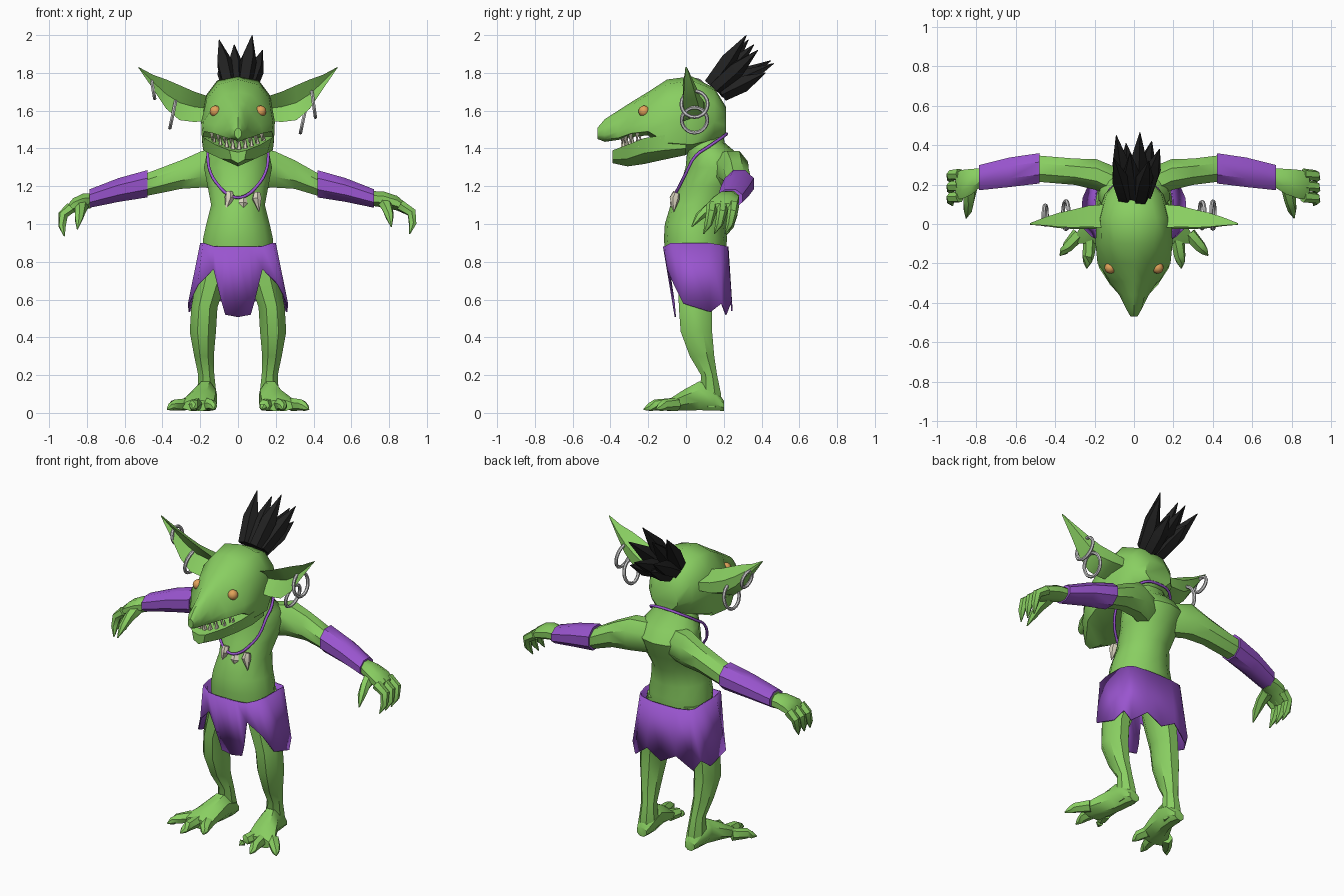
import bpy, bmesh, math
from mathutils import Vector as V


def material(name, col):
    m = bpy.data.materials.new(name)
    m.diffuse_color = (*col, 1)
    return m


GREEN = material("skin_green", (0.25, 0.62, 0.12))
PURPLE = material("cloth_purple", (0.32, 0.09, 0.62))
BLACK = material("hair_black", (0.015, 0.015, 0.015))
ORANGE = material("eye_orange", (0.75, 0.36, 0.1))
BONE = material("bone", (0.7, 0.66, 0.52))


def finish(ob, mat, angle=40):
    if mat:
        ob.data.materials.append(mat)
    bpy.ops.object.select_all(action='DESELECT')
    ob.select_set(True)
    bpy.context.view_layer.objects.active = ob
    bpy.ops.object.shade_smooth_by_angle(angle=math.radians(angle))
    return ob


def loft(name, rings, mat, caps=True, angle=40):
    """Skin a list of equally long closed rings."""
    bm = bmesh.new()
    vs = [[bm.verts.new(p) for p in r] for r in rings]
    n = len(vs[0])
    for a, b in zip(vs, vs[1:]):
        for i in range(n):
            j = (i + 1) % n
            bm.faces.new((a[i], a[j], b[j], b[i]))
    if caps:
        bm.faces.new(vs[0])
        bm.faces.new(vs[-1])
    bmesh.ops.recalc_face_normals(bm, faces=bm.faces)
    me = bpy.data.meshes.new(name)
    bm.to_mesh(me)
    bm.free()
    ob = bpy.data.objects.new(name, me)
    bpy.context.collection.objects.link(ob)
    return finish(ob, mat, angle)


def ellipse(axis, c, a, b, n=10):
    """Ring around c in the plane across the given axis."""
    out = []
    for i in range(n):
        t = 2 * math.pi * (i + 0.5) / n
        u, v = a * math.cos(t), b * math.sin(t)
        out.append(V(c) + V({'x': (0, u, v), 'y': (u, 0, v), 'z': (u, v, 0)}[axis]))
    return out


def tube(name, pts, radii, mat, n=6):
    """Round tapering tube along a path."""
    pts = [V(p) for p in pts]
    rings = []
    for i, p in enumerate(pts):
        d = (pts[min(i + 1, len(pts) - 1)] - pts[max(i - 1, 0)]).normalized()
        u = d.cross(V((0.31, 0.9, 0.2))).normalized()
        w = d.cross(u)
        rings.append([p + radii[i] * (u * math.cos(2 * math.pi * k / n) + w * math.sin(2 * math.pi * k / n))
                      for k in range(n)])
    return loft(name, rings, mat)


def half_rings(data):
    """(y, top-to-bottom half outline) -> full symmetric rings."""
    return [[V((x, y, z)) for x, z in h] + [V((-x, y, z)) for x, z in h[-2:0:-1]] for y, h in data]


# Torso and neck: z, half width, y centre, half depth
loft("torso", [ellipse('z', (0, y, z), w, d, 14) for z, w, y, d in (
    (.84, .19, .05, .16), (.92, .19, .05, .167), (1.0, .172, .05, .162), (1.1, .146, .075, .157),
    (1.2, .165, .125, .157), (1.3, .185, .16, .162), (1.37, .17, .14, .135), (1.43, .13, .1, .105),
    (1.5, .11, .09, .1))], GREEN)

# Skull, upper face and long nose
loft("head", half_rings((
    (.212, ((0, 1.62), (.06, 1.61), (.09, 1.57), (.09, 1.52), (.05, 1.48), (0, 1.47))),
    (.15, ((0, 1.72), (.08, 1.71), (.14, 1.64), (.15, 1.54), (.11, 1.45), (0, 1.42))),
    (.03, ((0, 1.782), (.11, 1.76), (.17, 1.68), (.19, 1.55), (.18, 1.42), (0, 1.37))),
    (-.1, ((0, 1.765), (.10, 1.74), (.165, 1.66), (.195, 1.54), (.19, 1.43), (0, 1.36))),
    (-.2, ((0, 1.70), (.07, 1.685), (.13, 1.62), (.185, 1.54), (.18, 1.49), (0, 1.47))),
    (-.29, ((0, 1.645), (.045, 1.63), (.075, 1.58), (.12, 1.52), (.13, 1.48), (0, 1.46))),
    (-.36, ((0, 1.60), (.03, 1.585), (.055, 1.54), (.075, 1.49), (.06, 1.455), (0, 1.445))),
    (-.43, ((0, 1.555), (.02, 1.545), (.04, 1.51), (.04, 1.47), (.025, 1.45), (0, 1.435))),
    (-.468, ((0, 1.51), (.012, 1.50), (.018, 1.49), (.018, 1.47), (.012, 1.46), (0, 1.45))))), GREEN)

# Lower jaw with pointed chin
loft("jaw", half_rings((
    (0, ((0, 1.47), (.17, 1.47), (.18, 1.40), (0, 1.365))),
    (-.12, ((0, 1.46), (.192, 1.47), (.185, 1.39), (0, 1.34))),
    (-.22, ((0, 1.43), (.178, 1.455), (.155, 1.375), (0, 1.318))),
    (-.31, ((0, 1.40), (.12, 1.42), (.09, 1.345), (0, 1.305))),
    (-.388, ((0, 1.38), (.045, 1.39), (.035, 1.34), (0, 1.322))))), GREEN)

# Pointed teeth in two rows
for row, (z0, z1) in enumerate(((1.485, 1.425), (1.395, 1.452))):
    for i in range(9):
        x = -.132 + .033 * i + (.012 if row else 0) - .006
        y, lift = -.335 + 5 * x * x, .9 * x * x
        tube("tooth", [(x, y, z0 + lift), (x, y - .004, z1 + lift)], [.015, .002], BONE, 5)

# Legs, feet, ears, eyes
for s, side in ((1, "right"), (-1, "left")):
    bpy.ops.mesh.primitive_uv_sphere_add(segments=12, ring_count=8, radius=.03, location=(s * .12, -.222, 1.597))
    eye = bpy.context.object
    eye.name = side + "_eye"
    finish(eye, ORANGE)

    # Ear: x, bottom, top, y, depth; hollow toward the front
    loft(side + "_ear", [[V((s * x, y - d * .5, t)), V((s * x, y + d * .7, .7 * t + .3 * b)),
                          V((s * x, y + d * .7, .3 * t + .7 * b)), V((s * x, y - d * .6, b)),
                          V((s * x, y + d * .15, (t + b) / 2))] for x, b, t, y, d in (
        (.14, 1.55, 1.67, .03, .1), (.23, 1.54, 1.70, .03, .09), (.31, 1.55, 1.735, .02, .075),
        (.38, 1.61, 1.765, .015, .06), (.45, 1.715, 1.79, .01, .035), (.528, 1.828, 1.832, 0, .006))], GREEN)

    loft(side + "_leg", [ellipse('z', (s * x, y, z), a, b, 8) for x, y, z, a, b in (
        (.1, .07, .88, .09, .12), (.14, .06, .7, .088, .11), (.178, .05, .56, .075, .095),
        (.186, .055, .43, .075, .09), (.18, .085, .3, .056, .07), (.168, .122, .2, .046, .046),
        (.165, .13, .1, .055, .06), (.165, .135, .03, .045, .05))], GREEN)

    loft(side + "_foot", [ellipse('y', (s * x, y, t / 2 + .008), w, t / 2, 8) for y, x, w, t in (
        (.2, .165, .035, .06), (.15, .165, .058, .13), (.07, .172, .06, .165), (-.01, .195, .08, .12),
        (-.07, .215, .095, .08), (-.1, .22, .085, .06))], GREEN)
    for (x0, y0), (x1, y1) in (((.16, -.06), (.125, -.165)), ((.22, -.07), (.24, -.225)), ((.28, -.05), (.375, -.16))):
        xm, ym = x0 * .4 + x1 * .6, y0 * .4 + y1 * .6
        tube(side + "_toe", [(s * x0, y0, .045), (s * xm, ym, .042), (s * (xm + x1) / 2, (ym + y1) / 2, .03),
                             (s * x1, y1, .018)], [.036, .03, .022, .003], GREEN)

# Arms, bracers, hands: the left bracer sits further out
for s, side, e0, w0 in ((1, "right", .42, .72), (-1, "left", .48, .785)):
    loft(side + "_arm", [ellipse('x', (s * x, y, z), a, b, 8) for x, y, z, a, b in (
        (.08, .2, 1.28, .09, .1), (.19, .25, 1.29, .085, .105), (.3, .265, 1.262, .072, .082),
        (e0, .28, 1.21, .072, .065), (w0, .235, 1.135, .05, .042))], GREEN)
    loft(side + "_bracer", [ellipse('x', (s * x, y, z), a, b, 8) for x, y, z, a, b in (
        (e0, .282, 1.213, .083, .078), ((e0 + w0) / 2, .262, 1.18, .081, .068), (w0, .235, 1.135, .069, .053))], PURPLE)

    def hand(x, y, z):
        return s * (w0 + (x - .72) * (.945 - w0) / .22), y, z - (.012 if s < 0 else 0)

    loft(side + "_palm", [ellipse('x', hand(x, y, z), a, b, 8) for x, y, z, a, b in (
        (.71, .235, 1.135, .05, .042), (.77, .215, 1.13, .07, .046), (.84, .2, 1.11, .08, .042),
        (.885, .195, 1.08, .07, .032))], GREEN)
    for y in (.252, .195, .138):
        tube(side + "_finger", [hand(.855, y, 1.1), hand(.915, y - .005, 1.06), hand(.92, y - .02, 1.0),
                                hand(.905, y - .045, .948)], [.03, .027, .021, .003], GREEN)
    tube(side + "_thumb", [hand(.78, .19, 1.11), hand(.79, .12, 1.08), hand(.8, .07, 1.04), hand(.81, .03, .985)],
         [.038, .03, .023, .003], GREEN)

# Ragged skirt: (top x, y, z), (hem x, y, z) for half the way round
hem = (((0, -.122, .88), (0, -.06, .507)), ((.06, -.122, .88), (.068, -.062, .52)),
       ((.075, -.12, .88), (.088, -.068, .59)), ((.13, -.112, .882), (.13, -.1, .76)),
       ((.185, -.08, .9), (.215, -.065, .68)), ((.2, -.01, .9), (.265, -.015, .58)),
       ((.2, .12, .9), (.262, .13, .535)), ((.19, .18, .89), (.235, .19, .58)),
       ((.165, .205, .885), (.2, .215, .52)), ((.09, .222, .88), (.1, .243, .595)),
       ((0, .225, .88), (0, .247, .54)))
skirt = loft("skirt", [[V(p[k]) for p in hem] + [V((-p[k][0], *p[k][1:])) for p in hem[-2:0:-1]] for k in (0, 1)],
             PURPLE, caps=False)
mod = skirt.modifiers.new("thickness", 'SOLIDIFY')
mod.thickness = .008

# Necklace cord and three fang pendants
half = ((0, .215, 1.478), (.09, .2, 1.465), (.15, .12, 1.41), (.16, .05, 1.36), (.145, .0, 1.27),
        (.1, -.035, 1.2), (.05, -.06, 1.155), (0, -.068, 1.14))
curve = bpy.data.curves.new("necklace_cord", 'CURVE')
curve.dimensions = '3D'
curve.bevel_depth, curve.bevel_resolution, curve.resolution_u = .008, 1, 3
loop = list(half) + [(-x, y, z) for x, y, z in half[-2:0:-1]]
spline = curve.splines.new('BEZIER')
spline.bezier_points.add(len(loop) - 1)
for bp, co in zip(spline.bezier_points, loop):
    bp.co = co
    bp.handle_left_type = bp.handle_right_type = 'AUTO'
spline.use_cyclic_u = True
curve.materials.append(PURPLE)
bpy.context.collection.objects.link(bpy.data.objects.new("necklace_cord", curve))
for x, z, tx in ((-.045, 1.17, -.065), (.025, 1.14, .025), (.1, 1.165, .112)):
    tube("fang_pendant", [(x, -.05, z), (x, -.06, z - .03), (tx, -.065, z - .1)], [.018, .027, .002], BONE, 6)

# Earrings
for x, z, r, tilt in ((-.45, 1.715, .05, -10), (-.345, 1.58, .072, 12), (.4, 1.635, .07, -8), (.345, 1.55, .068, 12)):
    bpy.ops.mesh.primitive_torus_add(major_radius=r, minor_radius=.01, major_segments=20, minor_segments=6,
                                     location=(x, .045, z), rotation=(0, math.radians(90 + tilt), 0))
    bpy.context.object.name = "earring"
    finish(bpy.context.object, None)

# Spiky tuft of hair swept up and back
for x, y, z in ((-.1, .33, 1.975), (.075, .32, 2.0), (.13, .38, 1.92), (-.02, .36, 1.95), (.03, .465, 1.85),
                (-.09, .45, 1.865), (.09, .42, 1.8), (-.04, .41, 1.79)):
    base = V((x * .45, .13 + (2 - z) * .32, 1.74 - (2 - z) * .25))
    tip = V((x, y, z))
    tube("hair_spike", [base, base.lerp(tip, .5), tip], [.042, .046, .002], BLACK, 5)
